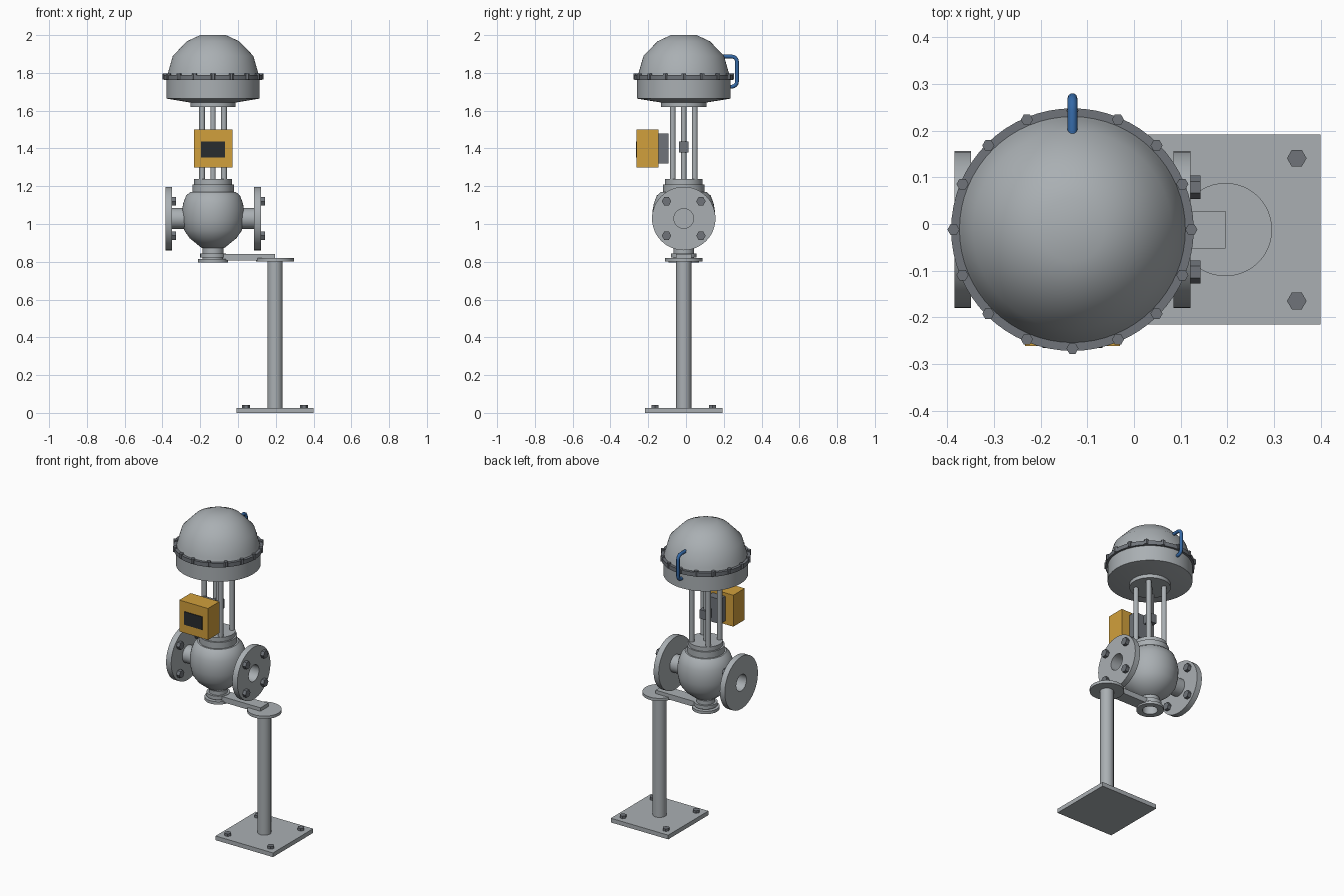
import bpy, bmesh, math
from mathutils import Matrix, Vector

if "Cube" in bpy.data.objects:
    bpy.data.objects.remove(bpy.data.objects["Cube"])

CX, CY = -0.132, -0.012      # valve axis
PIPE_Z = 1.029               # pipe centre height
POLE_X = 0.196               # stand axis


def material(name, rgb):
    m = bpy.data.materials.new(name)
    m.diffuse_color = (*rgb, 1)
    m.use_nodes = True
    m.node_tree.nodes["Principled BSDF"].inputs["Base Color"].default_value = m.diffuse_color
    return m


STEEL = material("steel grey", (0.40, 0.43, 0.45))
DARK = material("dark grey", (0.16, 0.175, 0.195))
YELLOW = material("amber", (0.64, 0.35, 0.045))
BLACK = material("black", (0.022, 0.025, 0.028))
BLUE = material("blue", (0.035, 0.14, 0.38))


def finish(name, bm, mat, angle=40):
    bmesh.ops.recalc_face_normals(bm, faces=bm.faces)
    me = bpy.data.meshes.new(name)
    bm.to_mesh(me)
    bm.free()
    me.materials.append(mat)
    ob = bpy.data.objects.new(name, me)
    bpy.context.collection.objects.link(ob)
    bpy.ops.object.select_all(action='DESELECT')
    ob.select_set(True)
    bpy.context.view_layer.objects.active = ob
    if angle:
        bpy.ops.object.shade_smooth_by_angle(angle=math.radians(angle))
    return ob


def lathe(name, profile, mat, origin=(CX, CY, 0), axis='Z', segs=48):
    """Revolve (radius, height) points; the first and last lie on the axis."""
    bm = bmesh.new()
    rings = []
    for r, h in profile:
        if r == 0:
            rings.append([bm.verts.new((0, 0, h))] * segs)
        else:
            rings.append([bm.verts.new((r * math.cos(2 * math.pi * i / segs),
                                        r * math.sin(2 * math.pi * i / segs), h))
                          for i in range(segs)])
    for a, b in zip(rings, rings[1:]):
        for i in range(segs):
            j = (i + 1) % segs
            quad = list(dict.fromkeys((a[i], a[j], b[j], b[i])))
            bm.faces.new(quad)
    if axis == 'X':
        bm.transform(Matrix.Rotation(math.pi / 2, 4, 'Y'))
    bm.transform(Matrix.Translation(origin))
    return finish(name, bm, mat)


def disc(name, r, z0, z1, mat, x=CX, y=CY, segs=48):
    return lathe(name, [(0, z0), (r, z0), (r, z1), (0, z1)], mat, (x, y, 0), segs=segs)


def box(name, lo, hi, mat):
    lo, hi = Vector(lo), Vector(hi)
    bm = bmesh.new()
    bmesh.ops.create_cube(bm, size=1, matrix=Matrix.Translation((lo + hi) / 2)
                          @ Matrix.Diagonal((*(hi - lo), 1)))
    return finish(name, bm, mat, 0)


def hex_bolts(name, spots, r, depth, mat, axis='Z'):
    """Six-sided bolt heads whose bases sit at the given spots."""
    bm = bmesh.new()
    turn = Matrix.Identity(4)
    if axis == 'X':
        turn = Matrix.Rotation(math.pi / 2, 4, 'Y') @ Matrix.Rotation(math.pi / 2, 4, 'Z')
    for s in spots:
        bmesh.ops.create_cone(bm, cap_ends=True, segments=6, radius1=r, radius2=r, depth=depth,
                              matrix=Matrix.Translation(s) @ turn @ Matrix.Translation((0, 0, depth / 2))
                              @ Matrix.Rotation(math.pi / 2, 4, 'Z'))
    # create_cone starts its ring on +y, so the quarter turn puts corners on x
    return finish(name, bm, mat, 0)


SIGNS = [(a, b) for a in (-1, 1) for b in (-1, 1)]

# Stand
box("base_plate", (POLE_X - 0.204, CY - 0.204, 0), (POLE_X + 0.204, CY + 0.204, 0.027), STEEL)
hex_bolts("base_bolts", [(POLE_X + 0.153 * a, CY + 0.153 * b, 0.027) for a, b in SIGNS],
          0.021, 0.016, DARK)
disc("stand_pole", 0.04, 0.027, 0.802, STEEL, POLE_X)
disc("stand_top_disc", 0.1, 0.802, 0.82, STEEL, POLE_X)
box("support_arm", (CX + 0.05, CY - 0.04, 0.807), (POLE_X, CY + 0.04, 0.842), STEEL)

# Valve body with lower neck and open drain flange
lathe("valve_body", [(0, 1.17), (0.12, 1.17), (0.143, 1.15), (0.158, 1.11), (0.165, 1.07),
                     (0.164, 1.02), (0.152, 0.965), (0.124, 0.925), (0.06, 0.873), (0.055, 0.873),
                     (0.055, 0.845), (0.068, 0.845), (0.068, 0.822), (0.055, 0.822),
                     (0.055, 0.815), (0.08, 0.815), (0.08, 0.797), (0.045, 0.797),
                     (0.045, 0.85), (0, 0.85)], STEEL)
disc("bonnet_collar", 0.11, 1.165, 1.21, STEEL)
disc("bonnet_plate", 0.1, 1.21, 1.237, STEEL)

# Pipe stubs with bored flanges and bolts
for side, word in ((-1, "left"), (1, "right")):
    prof = [(0, 0.1), (0.055, 0.1), (0.055, 0.217), (0.168, 0.217),
            (0.168, 0.253), (0.052, 0.253), (0.052, 0.17), (0, 0.17)]
    lathe(word + "_pipe_flange", [(r, h * side) for r, h in prof], STEEL,
          (CX, CY, PIPE_Z), 'X')
    face_x = CX + (0.253 if side > 0 else -0.217)
    hex_bolts(word + "_flange_bolts",
              [(face_x, CY + 0.091 * a, PIPE_Z + 0.091 * b) for a, b in SIGNS],
              0.025, 0.022, DARK, 'X')

# Yoke rods, stem and coupling
for i, (a, b) in enumerate(SIGNS):
    disc("yoke_rod_%d" % (i + 1), 0.0155, 1.23, 1.63, STEEL, CX + 0.058 * a, CY + 0.058 * b, 20)
disc("stem", 0.014, 1.23, 1.63, STEEL, segs=20)
box("stem_coupling", (CX - 0.026, CY - 0.026, 1.378), (CX + 0.026, CY + 0.026, 1.436), DARK)

# Control box
box("control_bracket", (CX - 0.045, -0.146, 1.32), (CX + 0.045, -0.092, 1.478), DARK)
box("control_box", (CX - 0.102, -0.262, 1.298), (CX + 0.102, -0.146, 1.5), YELLOW)
box("control_screen", (CX - 0.064, -0.266, 1.353), (CX + 0.064, -0.261, 1.437), BLACK)

# Actuator housing
disc("actuator_foot", 0.12, 1.62, 1.645, STEEL)
lathe("actuator_bowl", [(0, 1.643), (0.12, 1.643), (0.247, 1.664), (0.247, 1.765), (0, 1.765)],
      STEEL, segs=64)
disc("actuator_rim", 0.26, 1.762, 1.788, DARK, segs=64)
lathe("actuator_dome", [(0, 1.785), (0.243, 1.785), (0.236, 1.81), (0.213, 1.89), (0.139, 1.967),
                        (0.068, 2.0), (0, 2.0)], STEEL, segs=64)
hex_bolts("rim_bolts", [(CX + 0.255 * math.cos(k * math.pi / 8),
                         CY + 0.255 * math.sin(k * math.pi / 8), 1.765) for k in range(16)],
          0.013, 0.032, DARK)

# Bent air tube behind the dome
curve = bpy.data.curves.new("air_tube", 'CURVE')
curve.dimensions = '3D'
curve.bevel_depth = 0.0105
curve.bevel_resolution = 3
curve.use_fill_caps = True
path = [(0.19, 1.887)]
for cy, cz, start in ((0.242, 1.859, 90), (0.242, 1.755, 0)):
    for k in range(5):
        t = math.radians(start - 22.5 * k)
        path.append((cy + 0.028 * math.cos(t), cz + 0.028 * math.sin(t)))
path.append((0.22, 1.727))
spline = curve.splines.new('POLY')
spline.points.add(len(path) - 1)
for p, (y, z) in zip(spline.points, path):
    p.co = (CX, y, z, 1)
spline.use_smooth = True
curve.materials.append(BLUE)
tube = bpy.data.objects.new("air_tube", curve)
bpy.context.collection.objects.link(tube)
